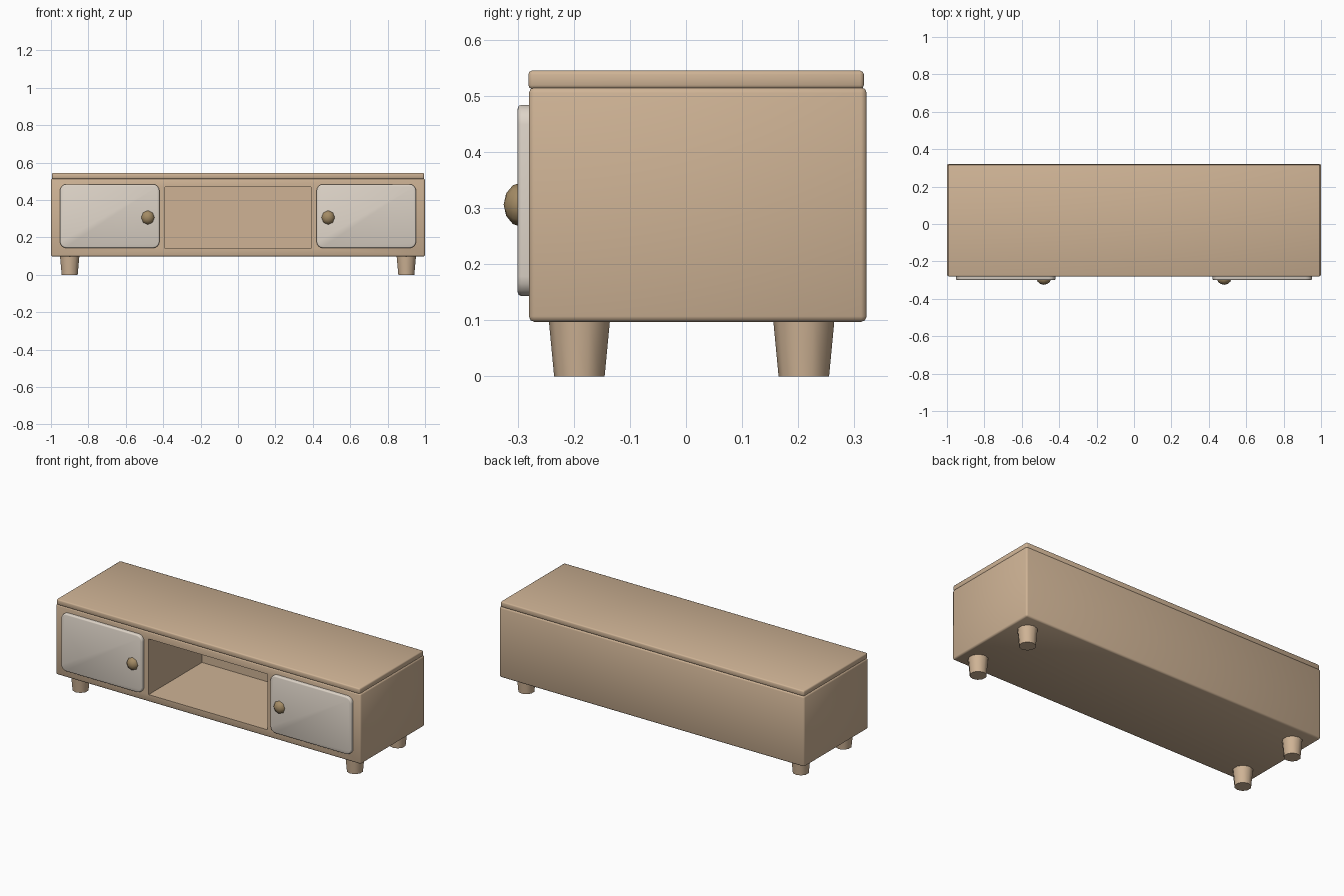
import bpy, bmesh, math
from mathutils import Matrix, Vector

if "Cube" in bpy.data.objects:
    bpy.data.objects.remove(bpy.data.objects["Cube"])


def material(name, color):
    m = bpy.data.materials.new(name)
    m.diffuse_color = (*color, 1)
    m.use_nodes = True
    m.node_tree.nodes["Principled BSDF"].inputs["Base Color"].default_value = m.diffuse_color
    return m


WOOD = material("wood", (0.62, 0.45, 0.30))
PAINT = material("pale_paint", (0.72, 0.65, 0.57))
BRASS = material("knob_wood", (0.37, 0.26, 0.13))


def finish(bm, name, mat, angle=50):
    bmesh.ops.recalc_face_normals(bm, faces=bm.faces)
    me = bpy.data.meshes.new(name)
    bm.to_mesh(me)
    bm.free()
    ob = bpy.data.objects.new(name, me)
    bpy.context.collection.objects.link(ob)
    me.materials.append(mat)
    bpy.ops.object.select_all(action='DESELECT')
    ob.select_set(True)
    bpy.context.view_layer.objects.active = ob
    bpy.ops.object.shade_smooth_by_angle(angle=math.radians(angle))
    return ob


def box(lo, hi):
    lo, hi = Vector(lo), Vector(hi)
    bm = bmesh.new()
    bmesh.ops.create_cube(bm, size=1, matrix=Matrix.Translation((lo + hi) / 2)
                          @ Matrix.Diagonal((*(hi - lo), 1)))
    return bm


def bevel(bm, edges, width, segments):
    bmesh.ops.bevel(bm, geom=edges, offset=width, segments=segments,
                    profile=0.5, affect='EDGES')


def front_face(bm):
    return max((f for f in bm.faces if f.normal.y < -0.9), key=lambda f: f.calc_area())


# Cabinet body with an open central shelf sunk into the front
bm = box((-1, -0.28, 0.097), (1, 0.322, 0.515))
bevel(bm, bm.edges[:], 0.01, 2)
bm.normal_update()
face = front_face(bm)
bmesh.ops.inset_individual(bm, faces=[face], thickness=0.05)
for v in face.verts:
    v.co.x = math.copysign(0.39, v.co.x)
    v.co.z = 0.14 if v.co.z < 0.3 else 0.47
hole = bmesh.ops.extrude_discrete_faces(bm, faces=[face])["faces"][0]
bmesh.ops.translate(bm, verts=hole.verts, vec=(0, 0.5, 0))
finish(bm, "cabinet_body", WOOD)

# Top board
bm = box((-0.995, -0.281, 0.512), (0.995, 0.317, 0.545))
bevel(bm, bm.edges[:], 0.007, 2)
finish(bm, "top_board", WOOD)

for side, sx in (("left", -1), ("right", 1)):
    # Door with rounded corners and a softened front rim
    x0, x1 = sorted((sx * 0.42, sx * 0.952))
    bm = box((x0, -0.30, 0.143), (x1, -0.272, 0.484))
    corners = [e for e in bm.edges
               if abs(e.verts[0].co.y - e.verts[1].co.y) > 0.01]
    bevel(bm, corners, 0.035, 4)
    bm.normal_update()
    bevel(bm, list(front_face(bm).edges), 0.007, 2)
    finish(bm, side + "_door", PAINT)

    # Round knob near the inner door edge
    bm = bmesh.new()
    bmesh.ops.create_uvsphere(
        bm, u_segments=8, v_segments=6, radius=1,
        matrix=Matrix.Translation((sx * 0.482, -0.292, 0.306))
        @ Matrix.Diagonal((0.038, 0.033, 0.04, 1)) @ Matrix.Rotation(math.pi / 2, 4, 'X'))
    finish(bm, side + "_door_knob", BRASS, 60)

    # Tapered legs
    for end, y in (("front", -0.19), ("back", 0.21)):
        bm = bmesh.new()
        bmesh.ops.create_cone(
            bm, cap_ends=True, segments=10, radius1=0.045, radius2=0.055,
            depth=0.105, matrix=Matrix.Translation((sx * 0.9, y, 0.0525)))
        finish(bm, f"{end}_{side}_leg", WOOD)
